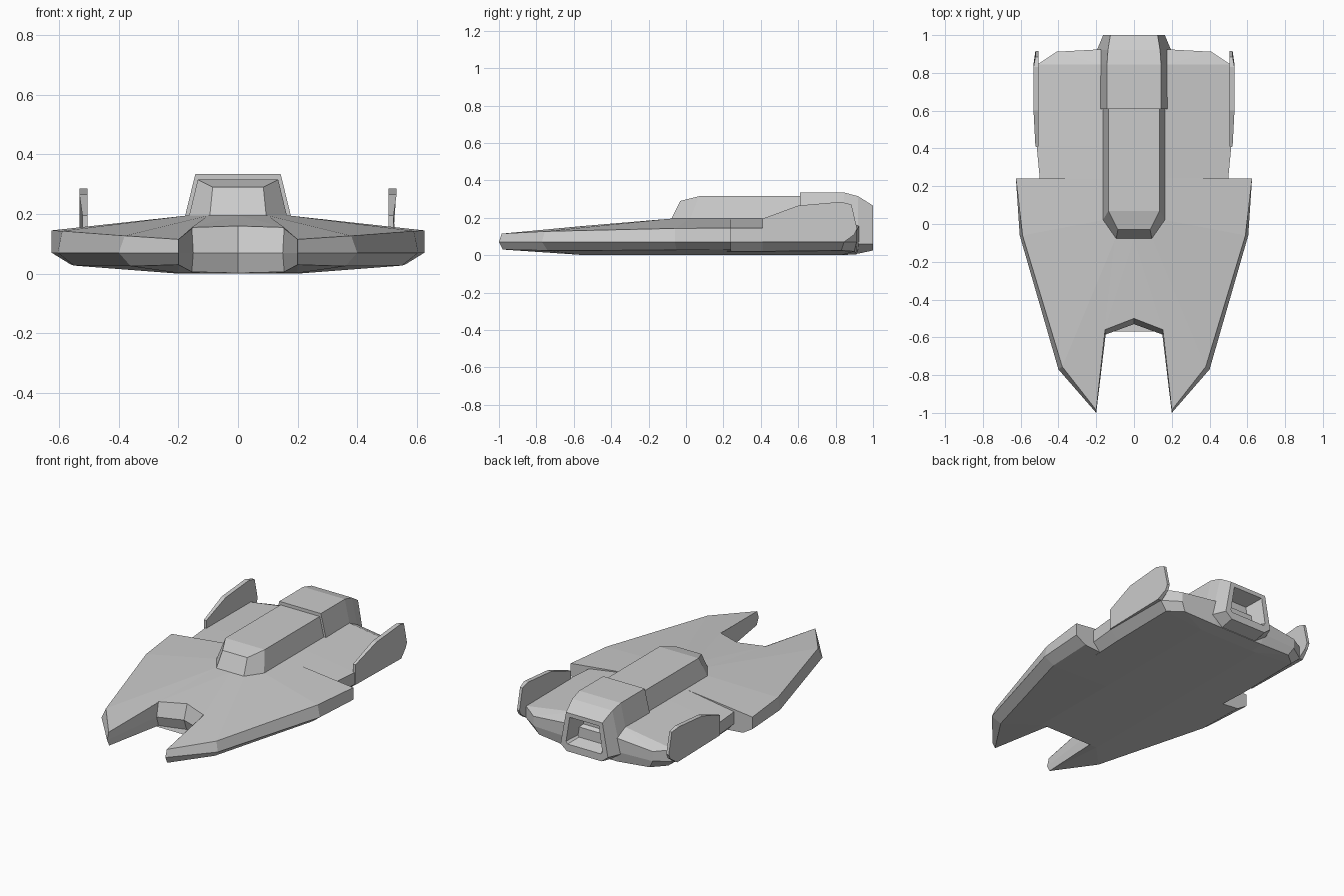
import bpy, bmesh

if "Cube" in bpy.data.objects:
    bpy.data.objects.remove(bpy.data.objects["Cube"])


def loft(name, columns, cap_first=False, cap_last=False, closed=False, mirror=True):
    """Skin a row of equal-length point columns with flat quads."""
    bm = bmesh.new()
    cols = [[bm.verts.new(p) for p in c] for c in columns]
    n = len(cols[0])
    for a, b in zip(cols, cols[1:]):
        for i in range(n if closed else n - 1):
            j = (i + 1) % n
            bm.faces.new((a[i], a[j], b[j], b[i]))
    if cap_first:
        bm.faces.new(cols[0])
    if cap_last:
        bm.faces.new(cols[-1])
    bmesh.ops.remove_doubles(bm, verts=bm.verts, dist=0.0005)
    bmesh.ops.recalc_face_normals(bm, faces=bm.faces)
    mesh = bpy.data.meshes.new(name)
    bm.to_mesh(mesh)
    bm.free()
    ob = bpy.data.objects.new(name, mesh)
    bpy.context.collection.objects.link(ob)
    if mirror:
        m = ob.modifiers.new("Mirror", "MIRROR")
        m.use_clip = True
        m.merge_threshold = 0.0005
    return ob


def hull_column(deck, edge, belt, chine, keel):
    """Half section of the hull from deck centre round to keel centre."""
    return [(0, deck[1], deck[2]), deck, edge, belt, chine, keel, (0, keel[1], keel[2])]


# Forked front hull with wings, from the notch round to the trailing edge
front = [
    hull_column((0, -.08, .195), (0, -.50, .16), (0, -.53, .07), (0, -.505, .002), (0, -.40, 0)),
    hull_column((0, -.08, .195), (.155, -.56, .155), (.15, -.585, .07), (.155, -.56, .006), (0, -.40, 0)),
    hull_column((.10, -.08, .195), (.20, -.985, .115), (.20, -1.0, .07), (.20, -.98, .03), (.20, -.57, .002)),
    hull_column((.10, -.08, .195), (.38, -.755, .127), (.40, -.77, .07), (.36, -.74, .025), (.20, -.57, .002)),
    hull_column((.17, .02, .195), (.59, -.06, .143), (.605, -.06, .07), (.55, -.05, .027), (.20, 0, 0)),
    hull_column((.17, .24, .195), (.625, .24, .145), (.625, .24, .07), (.56, .24, .03), (.20, .24, 0)),
]
loft("front_hull", front, cap_last=True)

# Narrower rear hull with a sloped back rim
rear = [
    hull_column((.17, .20, .195), (.495, .20, .145), (.495, .20, .07), (.45, .20, .02), (.2, .20, 0)),
    hull_column((.17, .41, .195), (.515, .41, .145), (.515, .41, .07), (.46, .41, .02), (.2, .41, 0)),
    hull_column((.17, .845, .195), (.51, .845, .143), (.51, .845, .07), (.46, .83, .025), (.2, .83, 0)),
    hull_column((.17, .845, .195), (.41, .912, .13), (.41, .912, .07), (.38, .90, .02), (.2, .83, 0)),
    hull_column((.17, .845, .195), (.17, .925, .155), (.17, .925, .07), (.17, .915, .005), (.17, .83, 0)),
    hull_column((0, .845, .195), (0, .925, .155), (0, .925, .07), (0, .915, .005), (0, .83, 0)),
]
loft("rear_hull", rear, cap_first=True)

# Raised cabin with a chamfered nose
cabin = [
    [(0, -.08, .19), (0, -.03, .29), (0, .07, .315), (0, .62, .315)],
    [(.095, -.08, .19), (.085, -.03, .29), (.135, .07, .315), (.135, .62, .315)],
    [(.165, .02, .19), (.135, .07, .315), (.135, .07, .315), (.135, .62, .315)],
    [(.165, .62, .19), (.135, .62, .315), (.135, .62, .315), (.135, .62, .315)],
]
loft("cabin", cabin)


def engine_ring(y, top, side, bottom):
    half = [top, side, bottom]
    return [(x, y, z) for x, z in half] + [(-x, y, z) for x, z in reversed(half)]


def shrink(ring, s, y, zc=.16):
    return [(x * s, y, zc + (z - zc) * s) for x, _, z in ring]


# Engine housing with a recessed exhaust
engine = [
    engine_ring(.61, (.143, .335), (.21, .06), (.12, .008)),
    engine_ring(.845, (.143, .335), (.205, .06), (.12, .008)),
    engine_ring(.92, (.138, .315), (.197, .06), (.12, .008)),
    engine_ring(1.0, (.125, .265), (.163, .06), (.12, .025)),
]


def hole(y, s):
    half = [(.10, .24), (.125, .085), (.115, .07)]
    pts = [(x, y, z) for x, z in half] + [(-x, y, z) for x, z in reversed(half)]
    return shrink(pts, s, y)


engine += [hole(1.0, 1), hole(.90, .68)]
loft("engine_housing", engine, cap_first=True, cap_last=True, closed=True, mirror=False)

# Side fins, thinning toward their rear edge
fin = [(.41, .07), (.41, .195), (.60, .265), (.83, .285), (.885, .27), (.915, .14), (.90, .11), (.845, .07)]
inner = [(.505, y, z) for y, z in fin]
outer = [(.532 if .5 < y < .86 else .522, y, z) for y, z in fin]
loft("side_fins", [inner, outer], cap_first=True, cap_last=True, closed=True)
